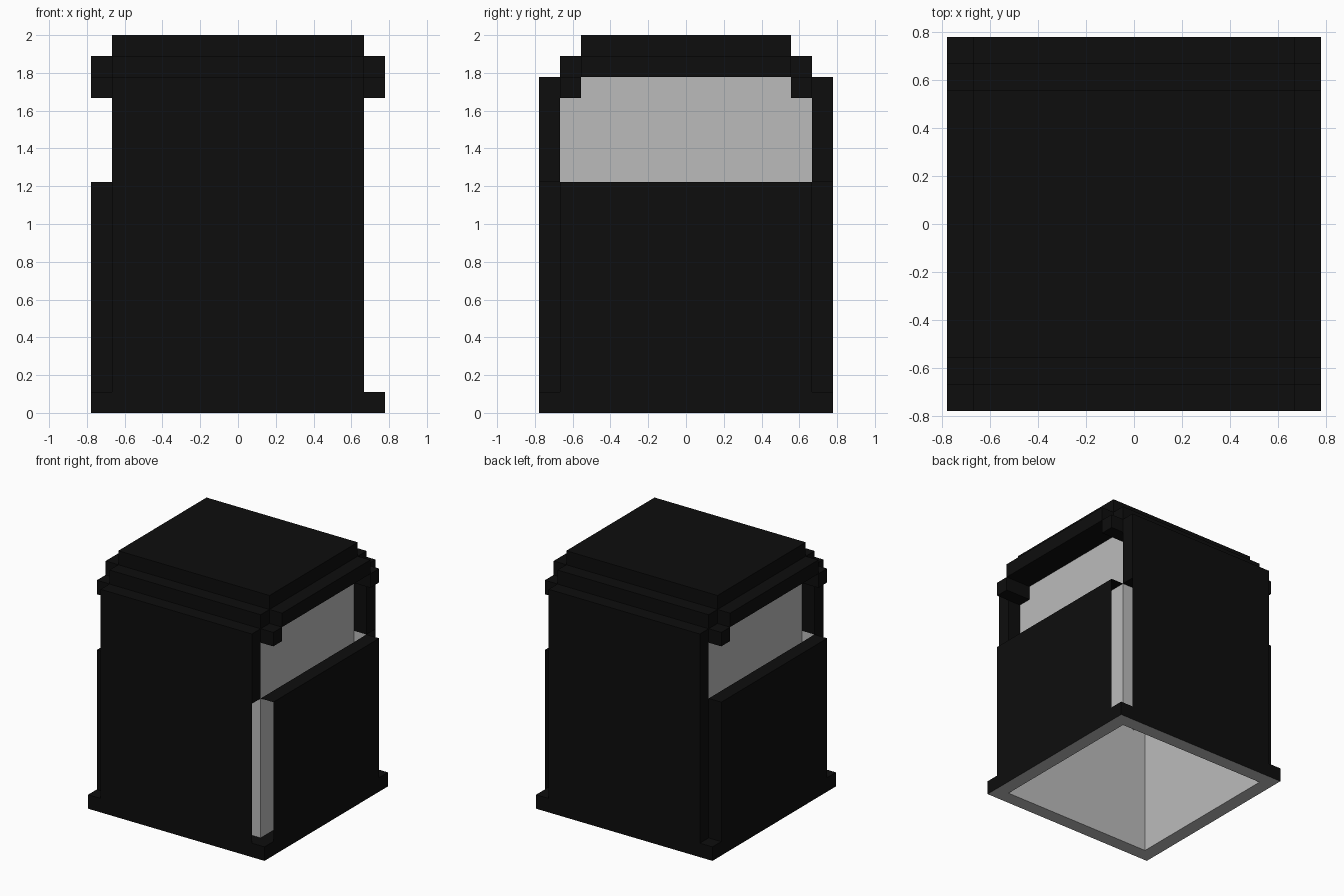
import bpy
import bmesh

cube = bpy.data.objects.get("Cube")
if cube:
    bpy.data.objects.remove(cube, do_unlink=True)

U = 1 / 9  # block unit: 14 x 14 x 18 units overall


def material(name, value):
    m = bpy.data.materials.new(name)
    m.use_nodes = True
    col = (value, value, value, 1)
    m.diffuse_color = col
    bsdf = m.node_tree.nodes["Principled BSDF"]
    bsdf.inputs["Base Color"].default_value = col
    bsdf.inputs["Roughness"].default_value = 0.8
    return m


BLACK = material("black", 0.004)
GREY = material("light grey", 0.5)


def block(name, x, y, z, skip="", mats=(BLACK, GREY), grey_bottom=False):
    """Axis-aligned block in units; skip lists open sides such as '+x -y'."""
    x, y, z = sorted(x), sorted(y), sorted(z)
    bm = bmesh.new()
    bmesh.ops.create_cube(bm, size=1)
    for v in bm.verts:
        v.co = [U * (r[0] if c < 0 else r[1]) for r, c in zip((x, y, z), v.co)]
    bm.normal_update()
    dropped = []
    for f in bm.faces:
        axis = max(range(3), key=lambda i: abs(f.normal[i]))
        side = ("+" if f.normal[axis] > 0 else "-") + "xyz"[axis]
        if side in skip.split():
            dropped.append(f)
        elif grey_bottom and side == "-z":
            f.material_index = 1
    bmesh.ops.delete(bm, geom=dropped, context='FACES')
    mesh = bpy.data.meshes.new(name)
    bm.to_mesh(mesh)
    bm.free()
    for m in mats:
        mesh.materials.append(m)
    ob = bpy.data.objects.new(name, mesh)
    bpy.context.collection.objects.link(ob)
    return ob


# Open inner lining, visible from below and through the corner gaps
block("inner_lining", (-6, 6), (-6, 6), (0, 11), "+z -z", (GREY,))

# Parts repeated at the front and the back
for s, end in ((-1, "front"), (1, "back")):
    inner = "+y" if s < 0 else "-y"
    y = (6 * s, 7 * s)
    block(end + "_base", (-7, 7), y, (0, 1), inner, grey_bottom=True)
    block(end + "_lower_panel", (-6, 6), y, (1, 11), "+x -z +z " + inner)
    block(end + "_upper_panel", (-6, 6), y, (11, 16))

# Parts repeated on both sides
for s, side in ((1, "left"), (-1, "right")):
    inner = "-x" if s > 0 else "+x"
    x = (6 * s, 7 * s)
    block(side + "_base", x, (-6, 6), (0, 1), inner + " -y +y", grey_bottom=True)
    # the panel on one side is open at its ends
    ends = " -y +y" if s > 0 else ""
    block(side + "_lower_panel", x, (-6, 6), (1, 11), inner + " -z" + ends)
    block(side + "_window_pane", (4.95 * s, 5 * s), (-6, 6), (9, 16), mats=(GREY,))
    for t, end in ((-1, "front"), (1, "back")):
        block(f"{side}_{end}_bracket", (5 * s, 7 * s), (5 * t, 6 * t), (15, 16))

# Stepped lid
block("lid_eaves", (-7, 7), (-5, 5), (16, 17))
for t, end in ((-1, "front"), (1, "back")):
    block(end + "_lid_step", (-6, 6), (5 * t, 6 * t), (16, 17))
block("lid_top", (-6, 6), (-5, 5), (17, 18))
